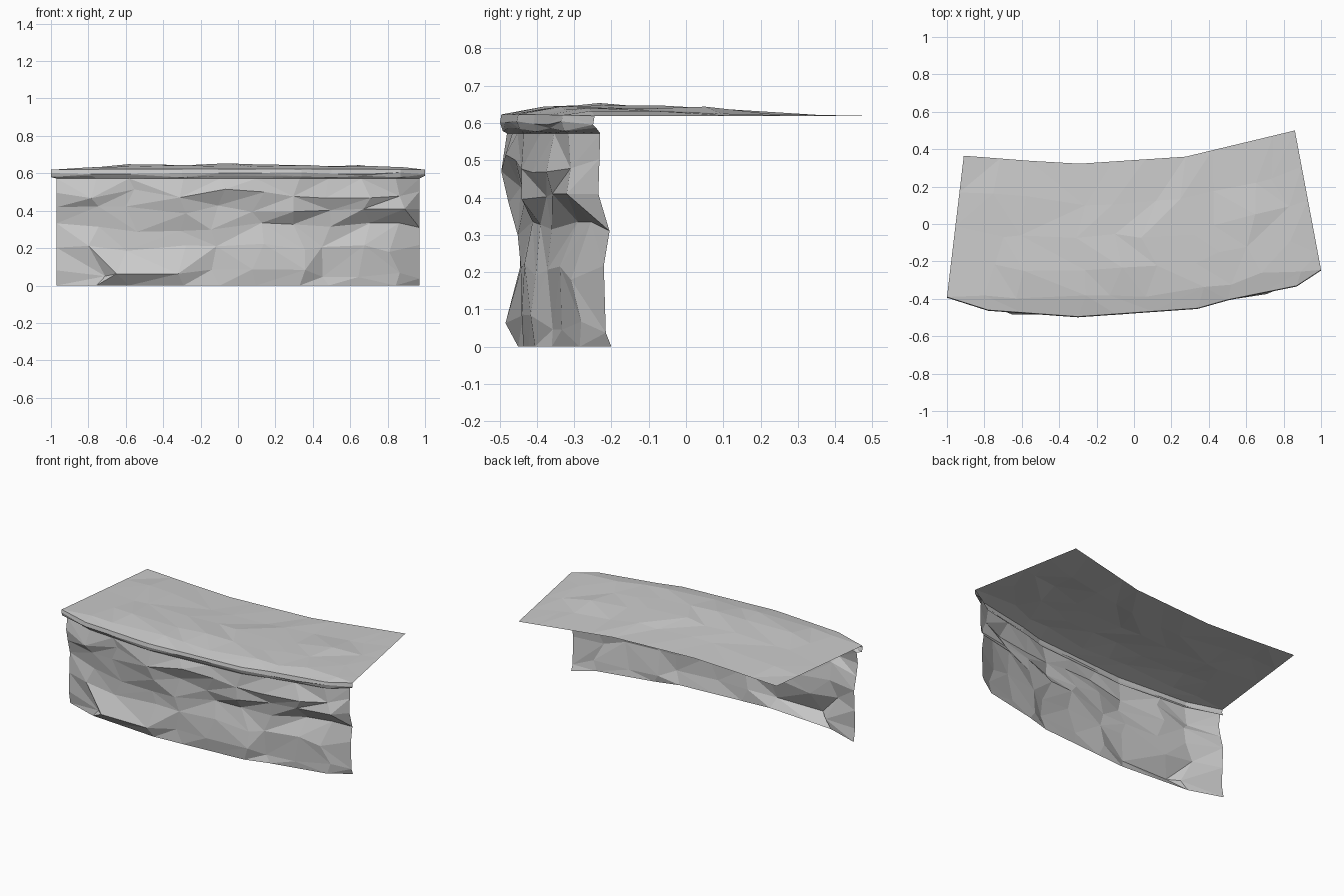
import bpy, bmesh, random
from math import sin, pi

if "Cube" in bpy.data.objects:
    bpy.data.objects.remove(bpy.data.objects["Cube"])

random.seed(4)
US = [-1, -.78, -.6, -.3, -.1, .1, .34, .5, .68, .87, 1]


def interp(knots, t):
    """Piecewise linear curve through (t, value) knots."""
    for (a, va), (b, vb) in zip(knots, knots[1:]):
        if t <= b:
            return va + (vb - va) * (t - a) / (b - a)
    return knots[-1][1]


FRONT = [(-1, -.39), (-.78, -.46), (-.3, -.495), (.34, -.45), (.5, -.405), (.87, -.33), (1, -.245)]
BACK = [(-1, .365), (-.34, .32), (.34, .36), (1, .5)]


def front(u):
    return interp(FRONT, u)


def jit(a):
    return random.uniform(-a, a)


def sheet(name, rows):
    """Faceted open sheet from rows of points, with mixed triangle diagonals."""
    bm = bmesh.new()
    grid = [[bm.verts.new(p) for p in row] for row in rows]
    for a, b in zip(grid, grid[1:]):
        for i in range(len(a) - 1):
            q = [a[i], a[i + 1], b[i + 1], b[i]]
            if random.random() < .5:
                q = q[1:] + q[:1]
            bm.faces.new((q[0], q[1], q[2]))
            bm.faces.new((q[0], q[2], q[3]))
    me = bpy.data.meshes.new(name)
    bm.to_mesh(me)
    bm.free()
    ob = bpy.data.objects.new(name, me)
    bpy.context.collection.objects.link(ob)


# Ledge top: thin sheet from the front rim to the back edge, gently humped
HUMP = [(0, .004), (.12, .022), (.32, .03), (.55, .023), (.8, .01), (1, 0)]
top = []
for t in (0, .12, .3, .5, .74, 1):
    row = []
    for u in US:
        inner = 0 < t < 1 and abs(u) < 1
        x = u * (1 - t) + (-.025 + .885 * u) * t
        y = front(u) * (1 - t) + interp(BACK, u) * t
        z = .619
        if abs(u) < 1:
            z += interp(HUMP, t) * sin(pi * (u + 1) / 2) ** .4
        if inner:
            x, y, z = x + jit(.05), y + jit(.025), z + jit(.007)
        row.append((x, y, z))
    top.append(row)
sheet("ledge_top", top)

# Rim: narrow lip that overhangs the wall
rim = [[(u * k, front(u) + dy, z + (jit(.005) if 0 < i < 3 else 0)) for u in US]
       for i, (k, dy, z) in enumerate([(.97, .015, .572), (1, .004, .582), (1, -.004, .6)])]
rim.append(top[0])
sheet("rim", rim)

# Rock wall: (height, set-back from rim) for each row
WALL = [(0, .045), (.065, .036), (.2, .035), (.31, .045), (.40, .025), (.49, .008)]
wall = []
for r, (z0, back) in enumerate(WALL):
    row = []
    for u in US:
        x, y, z = u * .97, front(u) + back, z0
        if r:
            z += jit(.028)
            y += jit(.016)
            if abs(u) < 1:
                x += jit(.05)
        # undercut foot near the left
        if r == 1 and -.7 < u < -.2:
            x, y, z = (-.65 if u < -.5 else -.32), -.484, .063
        # hollow below the right-hand overhang
        if r == 3 and u == 1:
            y, z = -.205, .31
        if r == 3 and .6 < u < 1:
            y, z = y + .025, .335
        if r == 4 and u > .6:
            y, z = front(u) + .01, .41
        row.append((x, y, z))
    wall.append(row)
wall.append(rim[0])
sheet("rock_wall", wall)
